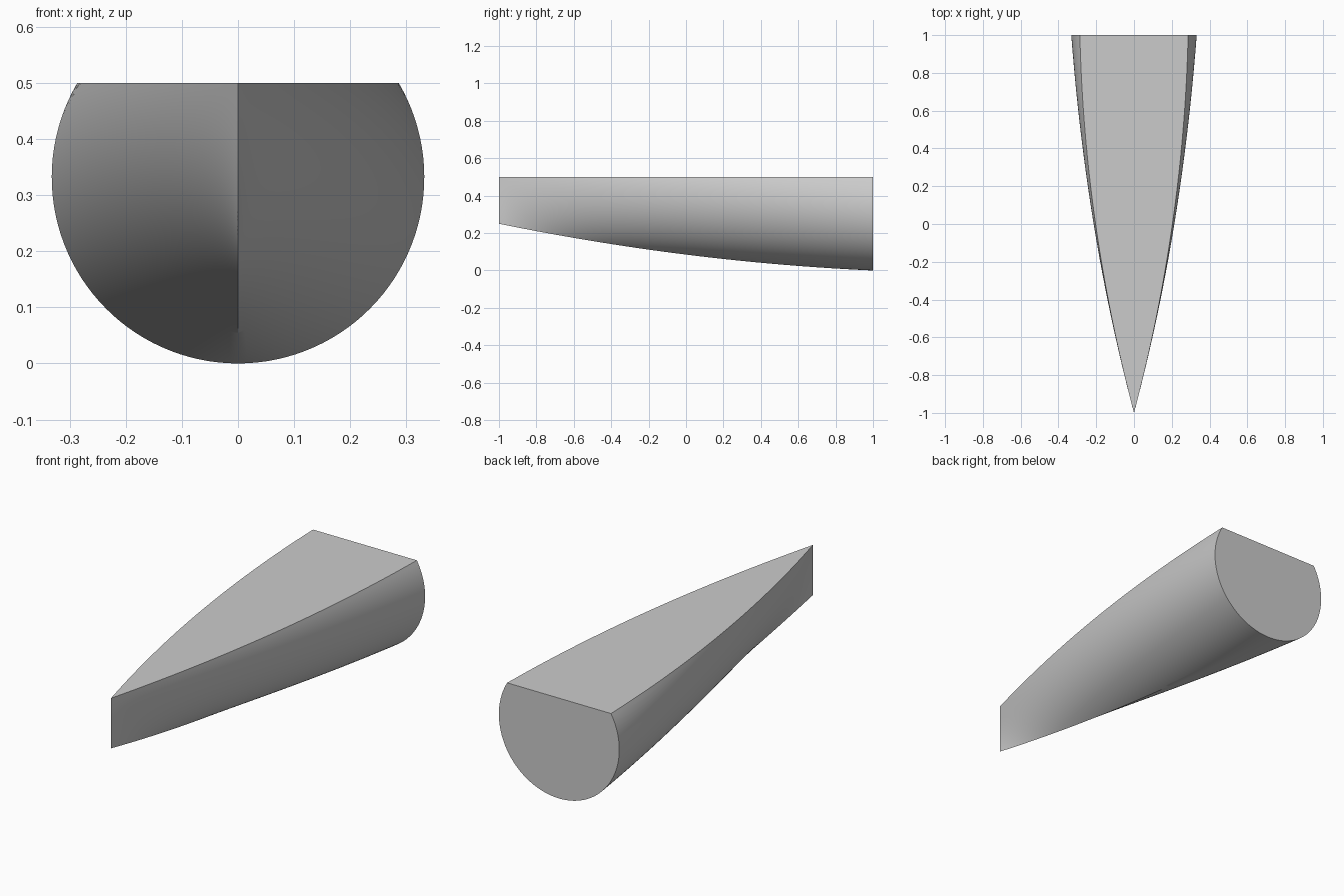
import bpy, bmesh, math

cube = bpy.data.objects.get("Cube")
if cube:
    bpy.data.objects.remove(cube, do_unlink=True)

STATIONS, STEPS = 64, 40           # along the hull, around each side
RADIUS, DECK, BOW_FOOT = 0.332, 0.5, 0.25
START = math.asin((DECK - RADIUS) / RADIUS)   # angle where the deck cuts the stern circle
SWEEP = START + math.pi / 2


def hull_point(s, v):
    """Left side: s runs bow to stern, v runs deck edge to keel."""
    angle = START - SWEEP * v
    arc_x, arc_z = RADIUS * math.cos(angle), RADIUS + RADIUS * math.sin(angle)
    keel = 0.16 * (1 - s) ** 2 + 0.09 * (1 - s)
    bulge = 0.241 * s * (1 - s)    # outward bow of the deck edge
    x = (1 - v) * bulge + s * arc_x
    z = v * keel + (1 - v) * DECK * (1 - s) + s * arc_z
    return x, 2 * s - 1, z


# Cross-sections, mirrored from left to right
bm = bmesh.new()
rings = []
for i in range(STATIONS + 1):
    left = [hull_point(i / STATIONS, j / STEPS) for j in range(STEPS + 1)]
    left[-1] = (0, left[-1][1], left[-1][2])
    right = [(-x, y, z) for x, y, z in reversed(left[:-1])]
    rings.append([bm.verts.new(p) for p in left + right])

# Sides and deck, then the flat stern
count = len(rings[0])
for a, b in zip(rings, rings[1:]):
    for j in range(count):
        k = (j + 1) % count
        bm.faces.new((a[j], b[j], b[k], a[k]))
bm.faces.new(rings[-1])

# Weld the two sides together along the bow edge
bmesh.ops.remove_doubles(bm, verts=bm.verts[:], dist=1e-5)
bmesh.ops.recalc_face_normals(bm, faces=bm.faces[:])

mesh = bpy.data.meshes.new("hull")
bm.to_mesh(mesh)
bm.free()
hull = bpy.data.objects.new("hull", mesh)
bpy.context.collection.objects.link(hull)

# Plain grey
grey = bpy.data.materials.new("light grey")
grey.use_nodes = True
colour = (0.6, 0.6, 0.6, 1)
grey.diffuse_color = colour
grey.node_tree.nodes["Principled BSDF"].inputs["Base Color"].default_value = colour
mesh.materials.append(grey)

# Smooth sides with crisp deck, stern and bow edges
bpy.ops.object.select_all(action="DESELECT")
hull.select_set(True)
bpy.context.view_layer.objects.active = hull
bpy.ops.object.shade_smooth_by_angle(angle=math.radians(30))
